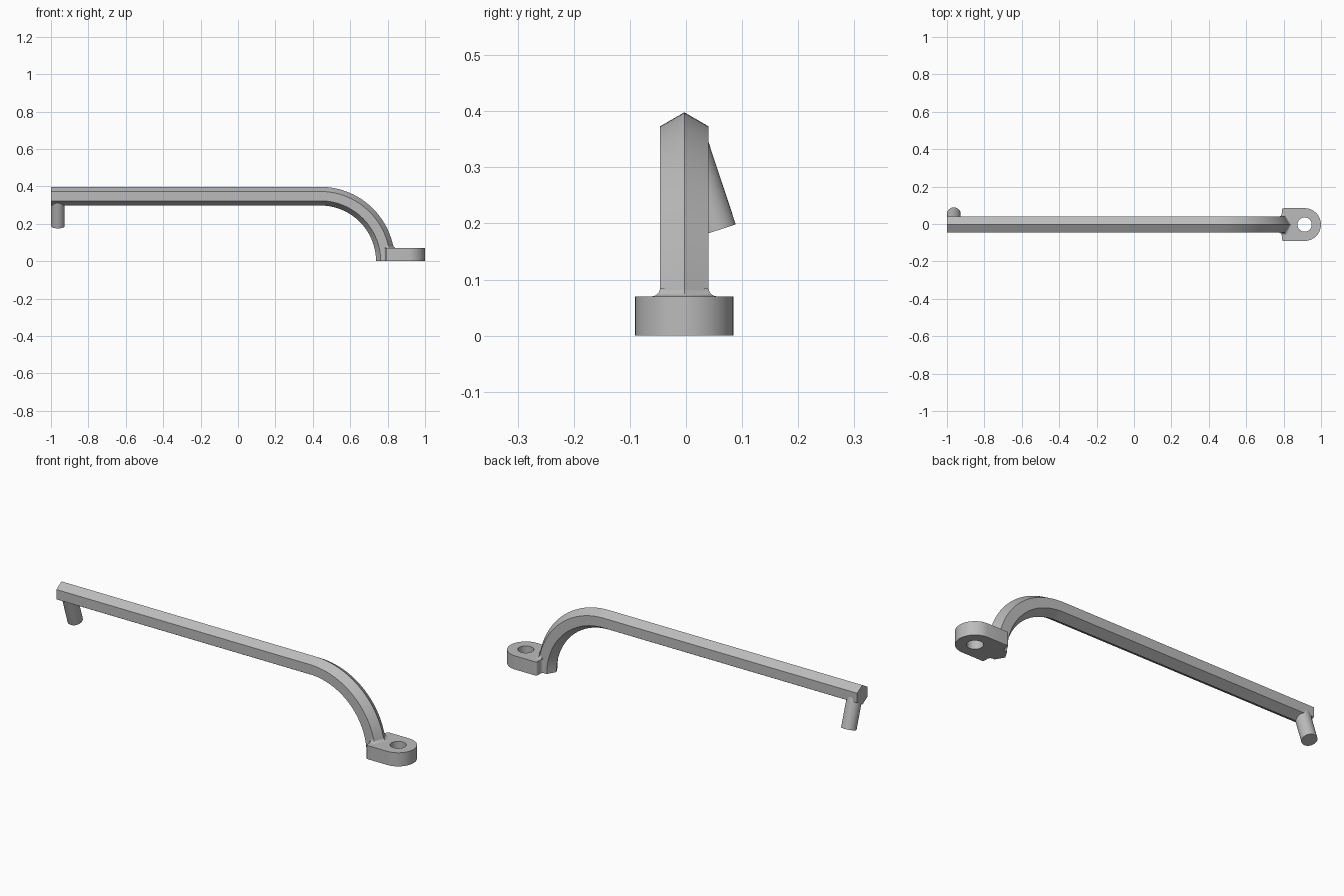
import bpy
import bmesh
from math import sin, cos, pi, radians
from mathutils import Vector

cube = bpy.data.objects.get("Cube")
if cube:
    bpy.data.objects.remove(cube, do_unlink=True)

MID_Y = -0.003        # centre line of bar and foot
HEX_R = 0.05          # bar size across corners / 2
HALF = HEX_R * cos(pi / 6)
BEND_X, BEND_R = 0.44, 0.348
FOOT_X, FOOT_R, FOOT_H = 0.912, 0.0875, 0.07
BACK_X, FILLET = 0.79, 0.015

grey = bpy.data.materials.new("grey metal")
grey.use_nodes = True
grey.diffuse_color = (0.5, 0.5, 0.5, 1)
grey.node_tree.nodes["Principled BSDF"].inputs["Base Color"].default_value = (0.5, 0.5, 0.5, 1)


def finish(name, bm):
    """Turn a bmesh into a smooth-shaded object with sharp edges kept."""
    bmesh.ops.recalc_face_normals(bm, faces=bm.faces[:])
    mesh = bpy.data.meshes.new(name)
    bm.to_mesh(mesh)
    bm.free()
    mesh.materials.append(grey)
    obj = bpy.data.objects.new(name, mesh)
    bpy.context.collection.objects.link(obj)
    bpy.ops.object.select_all(action='DESELECT')
    obj.select_set(True)
    bpy.context.view_layer.objects.active = obj
    bpy.ops.object.shade_smooth_by_angle(angle=radians(30))
    return obj


def loft(bm, rings, closed):
    """Join successive rows of points with quads; return the vertex rows."""
    rows = [[bm.verts.new(p) for p in ring] for ring in rings]
    n = len(rows[0])
    for a, b in zip(rows, rows[1:]):
        for i in range(n if closed else n - 1):
            j = (i + 1) % n
            bm.faces.new((a[i], a[j], b[j], b[i]))
    return rows


def arc(cx, cy, r, start, end, steps):
    angles = [radians(start + (end - start) * i / steps) for i in range(steps + 1)]
    return [(cx + r * cos(a), cy + r * sin(a)) for a in angles]


# Hexagonal bar: straight run, then a quarter bend down to the ground
def hex_ring(x, z, angle):
    ring = []
    for k in range(6):
        out, side = HEX_R * cos(k * pi / 3), HEX_R * sin(k * pi / 3)
        ring.append((x + out * sin(angle), MID_Y + side, z + out * cos(angle)))
    return ring


bm = bmesh.new()
rings = [hex_ring(-1, BEND_R, 0)]
for i in range(37):
    a = i / 36 * pi / 2
    rings.append(hex_ring(BEND_X + BEND_R * sin(a), BEND_R * cos(a), a))
rows = loft(bm, rings, True)
bm.faces.new(rows[0])
bm.faces.new(rows[-1])
finish("bent_hex_bar", bm)

# Mounting foot: rounded tab with a hole, flared where it meets the bar
flare = arc(BACK_X - FILLET, -HALF - FILLET, FILLET, 90, 0, 6)
corner = arc(BACK_X + 0.01, -FOOT_R + 0.01, 0.01, 180, 270, 5)
lower = flare + corner
outline = lower + arc(FOOT_X, 0, FOOT_R, -90, 90, 40) + [(x, -y) for x, y in reversed(lower)]
hole = arc(FOOT_X, 0, 0.038, 0, 360, 40)[:-1]

bm = bmesh.new()
edges = []
for loop in (outline, hole):
    verts = [bm.verts.new((x, y + MID_Y, 0)) for x, y in loop]
    edges += [bm.edges.new((v, verts[(i + 1) % len(verts)])) for i, v in enumerate(verts)]
bmesh.ops.triangle_fill(bm, edges=edges, use_beauty=True)
raised = bmesh.ops.extrude_face_region(bm, geom=bm.faces[:])["geom"]
bmesh.ops.translate(bm, vec=(0, 0, FOOT_H),
                    verts=[v for v in raised if isinstance(v, bmesh.types.BMVert)])
finish("mounting_foot", bm)

# Concave fillet around the bar on top of the foot
centre = BEND_X + (BEND_R ** 2 - FOOT_H ** 2) ** 0.5
base = [(BACK_X, -HALF, 0, -1), (centre + HEX_R / 2, -HALF, 0.577, -1),
        (centre + HEX_R, 0, 1.155, 0),
        (centre + HEX_R / 2, HALF, 0.577, 1), (BACK_X, HALF, 0, 1)]
bm = bmesh.new()
rings = []
for i in range(7):
    a = i / 6 * pi / 2
    off, z = FILLET * (1 - sin(a)), FOOT_H + FILLET * (1 - cos(a))
    rings.append([(x + nx * off, y + ny * off + MID_Y, z) for x, y, nx, ny in base])
rows = loft(bm, rings, False)
for end in (0, -1):
    inner = bm.verts.new((BACK_X, rows[-1][end].co.y, FOOT_H))
    bm.faces.new([row[end] for row in rows] + [inner])
finish("foot_fillet", bm)

# Slanted round peg under the free end
tip = Vector((-0.963, 0.054, 0.187))
direction = Vector((0, -0.314, 0.949)).normalized()
length = 0.16
bm = bmesh.new()
bmesh.ops.create_cone(bm, cap_ends=True, segments=40, radius1=0.0365,
                      radius2=0.0365, depth=length)
turn = Vector((0, 0, 1)).rotation_difference(direction).to_matrix()
bmesh.ops.rotate(bm, cent=(0, 0, 0), matrix=turn, verts=bm.verts[:])
bmesh.ops.translate(bm, vec=tip + direction * length / 2, verts=bm.verts[:])
finish("slanted_peg", bm)
